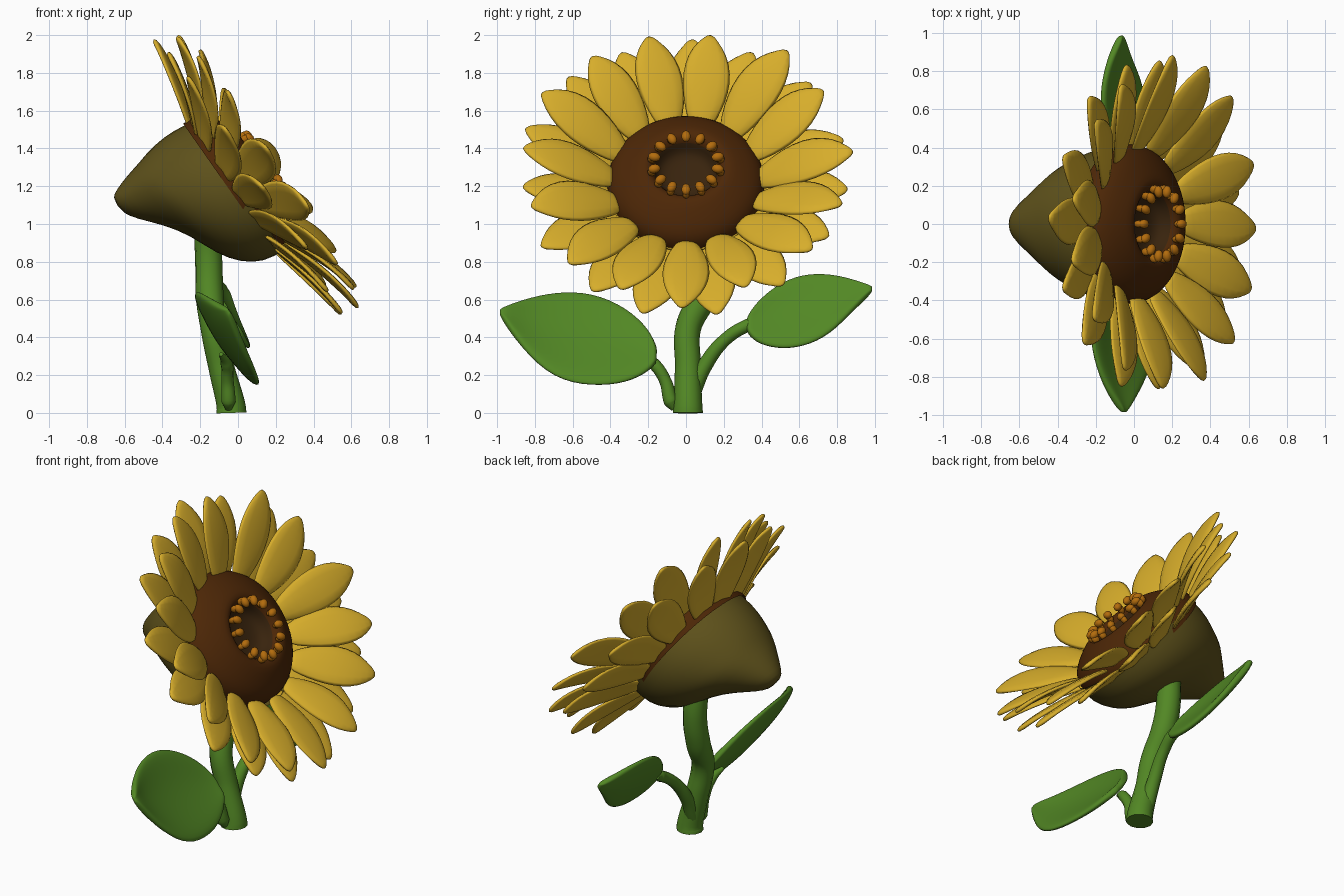
import bpy, bmesh, math, random
from mathutils import Vector, Matrix

if "Cube" in bpy.data.objects:
    bpy.data.objects.remove(bpy.data.objects["Cube"])

random.seed(4)


def material(name, rgb):
    m = bpy.data.materials.new(name)
    m.diffuse_color = (*rgb, 1)
    m.use_nodes = True
    m.node_tree.nodes["Principled BSDF"].inputs["Base Color"].default_value = m.diffuse_color
    return m


GOLD = material("petal gold", (0.68, 0.42, 0.024))
ORANGE = material("stamen orange", (0.45, 0.15, 0.004))
BROWN = material("seed brown", (0.074, 0.020, 0.002))
DARK = material("hollow brown", (0.040, 0.017, 0.004))
OLIVE = material("calyx olive", (0.112, 0.083, 0.011))
GREEN = material("leaf green", (0.085, 0.245, 0.018))

# Flower head frame: local x = sideways, y = up across the face, z = out of the face
TILT = math.radians(35)
c, s = math.cos(TILT), math.sin(TILT)
HEAD = Matrix(((0, -s, c, -0.02), (1, 0, 0, 0), (0, c, s, 1.18), (0, 0, 0, 1)))


def finish(name, bm, mats, matrix=None, thickness=0, subdiv=0):
    bmesh.ops.recalc_face_normals(bm, faces=bm.faces)
    me = bpy.data.meshes.new(name)
    bm.to_mesh(me)
    bm.free()
    for m in mats:
        me.materials.append(m)
    ob = bpy.data.objects.new(name, me)
    bpy.context.collection.objects.link(ob)
    if matrix:
        ob.matrix_world = matrix
    for p in me.polygons:
        p.use_smooth = True
    if thickness:
        mod = ob.modifiers.new("thickness", 'SOLIDIFY')
        mod.thickness, mod.offset = thickness, 0
    if subdiv:
        mod = ob.modifiers.new("smooth", 'SUBSURF')
        mod.levels = mod.render_levels = subdiv
    return ob


def skin(bm, rows, closed=False):
    """Join rows of points with quads."""
    rows = [[bm.verts.new(p) for p in row] for row in rows]
    n = len(rows[0])
    for a, b in zip(rows, rows[1:]):
        for i in range(n if closed else n - 1):
            j = (i + 1) % n
            bm.faces.new((a[i], a[j], b[j], b[i]))
    return rows


def ring(z, low, high, half, n):
    mid, r = (low + high) / 2, (high - low) / 2
    return [(half * math.cos(2 * math.pi * i / n), mid + r * math.sin(2 * math.pi * i / n), z)
            for i in range(n)]


# Calyx: lopsided cone behind the face
calyx = [(0.03, -0.42, 0.43, 0.42), (-0.09, -0.41, 0.45, 0.42), (-0.19, -0.34, 0.445, 0.385),
         (-0.27, -0.23, 0.43, 0.34), (-0.33, -0.06, 0.41, 0.29), (-0.42, 0.07, 0.39, 0.19),
         (-0.51, 0.17, 0.36, 0.11), (-0.555, 0.24, 0.335, 0.05)]
bm = bmesh.new()
rows = skin(bm, [ring(*r, 20) for r in calyx], True)
bm.faces.new(rows[-1])
finish("calyx", bm, [OLIVE], HEAD, subdiv=1)

# Seed disk: dome with a hollow in the middle
dome = [(0.42, -0.02), (0.42, 0.03), (0.405, 0.08), (0.36, 0.125), (0.30, 0.16), (0.24, 0.19),
        (0.20, 0.19), (0.17, 0.16), (0.155, 0.10), (0.11, 0.075), (0.03, 0.07)]
bm = bmesh.new()
rows = skin(bm, [ring(z, 0.025 - r, 0.025 + r, r, 32) for r, z in dome], True)
bm.faces.new(rows[-1])
for f in bm.faces:
    f.material_index = int(max((v.co.xy - Vector((0, 0.025))).length for v in f.verts) < 0.19)
finish("seed_disk", bm, [BROWN, DARK], HEAD, subdiv=1)

# Stamens: ring of stubby buds leaning into the hollow
bm = bmesh.new()
for k in range(14):
    turn = Matrix.Translation((0, 0.02, 0)) @ Matrix.Rotation(2 * math.pi * (k + 0.5) / 14, 4, 'Z')
    for r, z, length, w, h in ((0.185, 0.200, 0.024, 0.020, 0.032), (0.172, 0.222, 0.034, 0.025, 0.024)):
        m = turn @ Matrix.Translation((r, 0, z)) @ Matrix.Diagonal((length, w, h, 1))
        bmesh.ops.create_icosphere(bm, subdivisions=2, radius=1, matrix=m)
finish("stamens", bm, [ORANGE], HEAD)

# Petals: two staggered layers that rise from the rim and level out at the tips
WIDTHS = [(0, 0.055), (0.12, 0.088), (0.3, 0.120), (0.5, 0.134), (0.7, 0.118), (0.87, 0.074), (1, 0.012)]


def petals(name, offset, z0, z1, r0, r1, side_lift, top_lift):
    bm = bmesh.new()
    for k in range(15):
        ang = math.radians(offset + 24 * k + random.uniform(-2, 2))
        length = r1 - r0 + random.uniform(-0.025, 0.02)
        rise = z1 - z0 + random.uniform(-0.025, 0.025)
        rise += side_lift * abs(math.sin(ang)) + top_lift * math.cos(ang)
        bend = random.uniform(-0.045, 0.045)
        twist = random.uniform(-0.15, 0.15)
        turn = Matrix.Rotation(-ang, 4, 'Z')
        rows = []
        for t, w in WIDTHS:
            row = []
            for q in (-1, 0, 1):
                p = Vector((q * w + bend * t * t, r0 + length * t,
                            z0 + rise * (1 - (1 - t) ** 1.6) + q * w * twist
                            + 0.018 * (1 - abs(q)) * (1 - t)))
                row.append(turn @ p)
            rows.append(row)
        skin(bm, rows)
    # orange roots on the lower side petals
    for f in bm.faces:
        p = f.calc_center_median()
        f.material_index = int(p.xy.length < 0.405 and -0.34 < p.y < -0.04)
    finish(name, bm, [GOLD, ORANGE], HEAD, 0.028, 1)


petals("front_petals", 12, 0.05, 0.195, 0.375, 0.875, 0.085, 0.02)
petals("back_petals", 0, -0.01, 0.085, 0.38, 0.885, 0.06, 0.0)


# Stem and leaf stalks
def tube(name, points):
    cu = bpy.data.curves.new(name, 'CURVE')
    cu.dimensions = '3D'
    cu.bevel_depth, cu.bevel_resolution = 1, 4
    cu.use_fill_caps = True
    cu.resolution_u = 8
    sp = cu.splines.new('BEZIER')
    sp.bezier_points.add(len(points) - 1)
    for bp, (x, y, z, r) in zip(sp.bezier_points, points):
        bp.co, bp.radius = (x, y, z), r
        bp.handle_left_type = bp.handle_right_type = 'AUTO'
    cu.materials.append(GREEN)
    ob = bpy.data.objects.new(name, cu)
    bpy.context.collection.objects.link(ob)
    bpy.ops.object.select_all(action='DESELECT')
    ob.select_set(True)
    bpy.context.view_layer.objects.active = ob
    bpy.ops.object.convert(target='MESH')
    bpy.ops.object.shade_smooth_by_angle(angle=math.radians(50))


tube("stem", [(-0.035, 0.01, 0.0, 0.080), (-0.036, 0.01, 0.03, 0.077), (-0.09, 0.01, 0.25, 0.068),
              (-0.13, 0.012, 0.45, 0.068), (-0.15, 0.09, 0.62, 0.074), (-0.155, 0.13, 0.80, 0.072),
              (-0.165, 0.12, 1.0, 0.07)])
tube("left_stalk", [(-0.05, -0.06, 0.02, 0.018), (-0.05, -0.08, 0.06, 0.038), (-0.055, -0.11, 0.17, 0.032),
                    (-0.06, -0.17, 0.26, 0.032), (-0.09, -0.25, 0.31, 0.012)])
tube("right_stalk", [(-0.07, 0.03, 0.10, 0.045), (-0.07, 0.10, 0.25, 0.040), (-0.05, 0.21, 0.39, 0.034),
                     (-0.04, 0.33, 0.465, 0.034), (-0.06, 0.38, 0.48, 0.012)])


# Leaves: sloping cupped blades given by (y, top edge z, bottom edge z)
def leaf(name, sections, x0, z0, slope, curl, cup):
    bm = bmesh.new()
    rows = []
    last = len(sections) - 1
    base, tip = (sum(sections[i][1:]) / 2 for i in (0, last))
    for i, (y, top, bottom) in enumerate(sections):
        t = i / last
        mid = 0.5 * (top + bottom) * 0.6 + 0.4 * (base + (tip - base) * t)
        row = []
        for z, dip in ((top, 0), ((top + mid) / 2, 0.6), (mid, 1), ((bottom + mid) / 2, 0.6), (bottom, 0)):
            row.append((x0 - slope * (z - z0) + curl * t ** 3 - cup * dip * math.sin(math.pi * t), y, z))
        rows.append(row)
    skin(bm, rows)
    finish(name, bm, [GREEN], None, 0.042, 2)


leaf("left_leaf", [(-0.155, 0.345, 0.275), (-0.19, 0.44, 0.225), (-0.31, 0.56, 0.155), (-0.50, 0.645, 0.135),
                   (-0.70, 0.645, 0.175), (-0.87, 0.60, 0.34), (-0.99, 0.55, 0.53)], -0.075, 0.39, 0.69, 0.13, 0.04)
leaf("right_leaf", [(0.32, 0.50, 0.44), (0.36, 0.575, 0.375), (0.48, 0.685, 0.335), (0.62, 0.74, 0.345),
                    (0.76, 0.74, 0.41), (0.88, 0.71, 0.54), (0.99, 0.67, 0.65)], -0.055, 0.53, 0.60, 0.07, 0.03)
